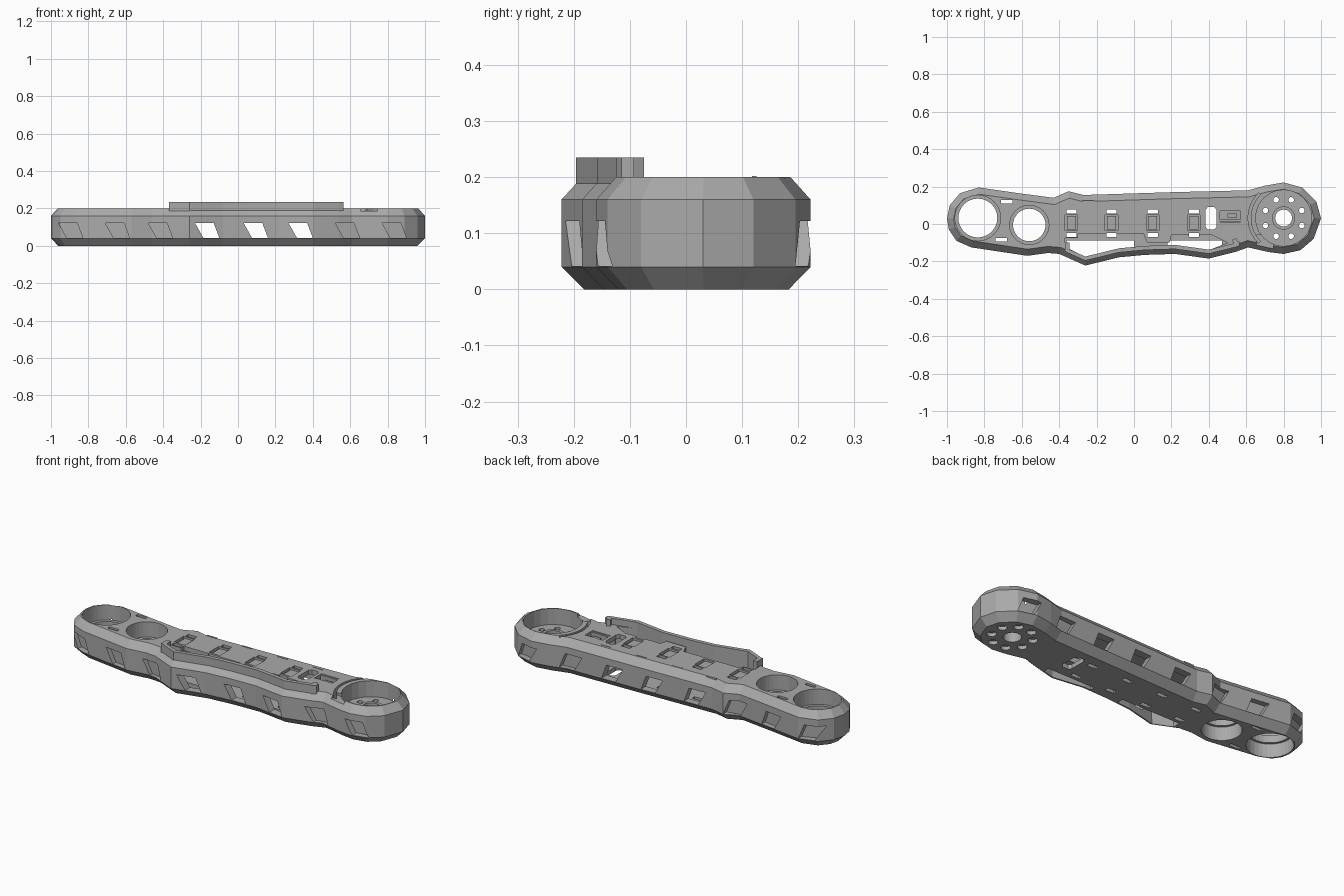
import bpy, bmesh, math
from mathutils import Vector

if "Cube" in bpy.data.objects:
    bpy.data.objects.remove(bpy.data.objects["Cube"])

grey = bpy.data.materials.new("plain grey")
grey.diffuse_color = (0.40, 0.40, 0.40, 1)
grey.use_nodes = True
grey.node_tree.nodes["Principled BSDF"].inputs["Base Color"].default_value = grey.diffuse_color

# Plan outline of the arm, counter-clockwise
FRONT = [(-0.99, -0.03), (-0.95, -0.09), (-0.87, -0.125), (-0.57, -0.17), (-0.46, -0.155), (-0.40, -0.16),
         (-0.26, -0.222), (-0.08, -0.178), (0.06, -0.165), (0.22, -0.16), (0.40, -0.185), (0.54, -0.15),
         (0.61, -0.125), (0.72, -0.15), (0.80, -0.16), (0.89, -0.14), (0.96, -0.08)]
BACK = [(1.0, 0.03), (0.975, 0.12), (0.90, 0.195), (0.80, 0.222), (0.70, 0.205), (0.61, 0.18), (0.20, 0.17),
        (-0.27, 0.155), (-0.35, 0.175), (-0.43, 0.14), (-0.62, 0.165), (-0.83, 0.195), (-0.93, 0.165),
        (-0.985, 0.10), (-1.0, 0.03)]
OUT = FRONT + BACK


def inset(pts, d):
    res = []
    for i, p in enumerate(pts):
        a, b, c = Vector(pts[i - 1]), Vector(p), Vector(pts[(i + 1) % len(pts)])
        u, v = (b - a).normalized(), (c - b).normalized()
        n1, n2 = Vector((-u.y, u.x)), Vector((-v.y, v.x))
        m = (n1 + n2).normalized()
        res.append(tuple(b + m * d / m.dot(n1)))
    return res


def loft(name, rings):
    """Closed solid through rings of 3D points."""
    bm = bmesh.new()
    vs = [[bm.verts.new(p) for p in r] for r in rings]
    n = len(vs[0])
    for a, b in zip(vs, vs[1:]):
        for i in range(n):
            j = (i + 1) % n
            bm.faces.new((a[i], a[j], b[j], b[i]))
    bm.faces.new(vs[0][::-1])
    bm.faces.new(vs[-1])
    bmesh.ops.recalc_face_normals(bm, faces=bm.faces)
    me = bpy.data.meshes.new(name)
    bm.to_mesh(me)
    bm.free()
    ob = bpy.data.objects.new(name, me)
    bpy.context.collection.objects.link(ob)
    me.materials.append(grey)
    return ob


def prism(name, pts, z0, z1):
    return loft(name, [[(x, y, z) for x, y in pts] for z in (z0, z1)])


def rect(x0, x1, y0, y1):
    return [(x0, y0), (x1, y0), (x1, y1), (x0, y1)]


def circle(x, y, r, n=32):
    return [(x + r * math.cos(2 * math.pi * i / n), y + r * math.sin(2 * math.pi * i / n)) for i in range(n)]


def cut(body, cutter):
    m = body.modifiers.new("cut", 'BOOLEAN')
    m.object, m.operation, m.solver = cutter, 'DIFFERENCE', 'EXACT'
    bpy.context.view_layer.objects.active = body
    bpy.ops.object.modifier_apply(modifier=m.name)
    bpy.data.objects.remove(cutter)


def cut_prism(body, pts, z0, z1):
    cut(body, prism("cutter", pts, z0, z1))


def edge_y(pts, x):
    pts = sorted(pts)
    for (x0, y0), (x1, y1) in zip(pts, pts[1:]):
        if x0 <= x <= x1:
            return y0 + (y1 - y0) * (x - x0) / (x1 - x0)


# Chamfered arm shell
shell = loft("arm_shell", [[(x, y, z) for x, y in inset(OUT, d)]
                           for z, d in ((0, 0.038), (0.04, 0), (0.16, 0), (0.2, 0.035))])

# Hollow middle, leaving a floor and a deck
mid = [-0.40, -0.26, -0.08, 0.06, 0.22, 0.40, 0.54, 0.60]
inner_front = [(x, edge_y(FRONT, x) + 0.045) for x in mid]
cut_prism(shell, inner_front + [(0.60, 0.135), (-0.40, 0.115)], 0.025, 0.175)

# Open gap between deck and front wall
gap = [p for p in inner_front if -0.39 < p[0] < 0.5]
cut_prism(shell, [(-0.37, -0.12)] + gap + [(0.5, -0.10), (0.42, -0.06), (0.2, -0.06), (0.19, -0.10), (0.07, -0.10),
                  (0.05, -0.05), (-0.30, -0.05), (-0.30, -0.075), (-0.37, -0.075)], 0.15, 0.3)
for xs in ((-0.36, -0.26, -0.08, 0.0), (0.18, 0.22, 0.40, 0.47)):
    front = [(x, edge_y(FRONT, x) + 0.047) for x in xs]
    cut_prism(shell, front + [(xs[-1], -0.088), (xs[0], -0.088)], -0.1, 0.1)

# Slanted windows along both sides
for x in (-0.96, -0.71, -0.48, -0.23, 0.03, 0.27, 0.52, 0.77):
    for side, sgn in ((FRONT, -1), (BACK, 1)):
        ya, yb = edge_y(side, x + 0.01), edge_y(side, x + 0.12)
        depth = 0.06 if -0.4 < x < 0.5 else 0.03
        bottom = [(x + 0.045, 0.042), (x + 0.13, 0.042), (x + 0.10, 0.122), (x, 0.122)]
        rings = []
        for off in (0.05 * sgn, -depth * sgn):
            rings.append([(px, ya + (yb - ya) * (px - x) / 0.12 + off, pz) for px, pz in bottom])
        cut(shell, loft("cutter", rings))

# Two stepped wheel bores
for x, y, r in ((-0.835, 0.032, 0.122), (-0.56, -0.005, 0.105)):
    cut_prism(shell, circle(x, y, r - 0.018), -0.1, 0.3)
    cut_prism(shell, circle(x, y, r), 0.115, 0.3)
    cut_prism(shell, circle(x, y, r - 0.005), -0.1, 0.075)

# Slots through the left end, floor and deck
for x, y in ((-0.68, 0.118), (-0.71, -0.085)):
    cut_prism(shell, rect(x - 0.03, x + 0.03, y - 0.009, y + 0.009), -0.1, 0.3)
for x in (-0.335, -0.12, 0.10, 0.32):
    for y in (-0.058, 0.067):
        cut_prism(shell, rect(x - 0.027, x + 0.027, y - 0.011, y + 0.011), -0.1, 0.3)
    cut_prism(shell, rect(x - 0.034, x + 0.034, -0.035, 0.048), 0.183, 0.3)
cut_prism(shell, [(x * 0.03 + 0.412, y + (0.07 if y > 0 else -0.01)) for x, y in
                  ((-0.6, -0.02), (0.6, -0.02), (1, -0.005), (1, 0.005), (0.6, 0.02), (-0.6, 0.02), (-1, 0.005),
                   (-1, -0.005))], -0.1, 0.3)
cut_prism(shell, rect(0.46, 0.57, 0.01, 0.08), 0.10, 0.3)

# Hub well with bolt circle and curved groove at the right end
HX, HY = 0.80, 0.032
cut_prism(shell, circle(HX, HY, 0.15, 24), 0.11, 0.3)
cut_prism(shell, circle(HX, HY, 0.045), -0.1, 0.3)
for i in range(8):
    a = math.pi / 8 + i * math.pi / 4
    bx, by = HX + 0.105 * math.cos(a), HY + 0.105 * math.sin(a)
    cut_prism(shell, circle(bx, by, 0.015, 16), -0.1, 0.3)
    cut_prism(shell, circle(bx, by, 0.024, 16), -0.1, 0.02)
arc = [math.radians(d) for d in range(135, 226, 10)]
cut_prism(shell, [(HX + 0.19 * math.cos(a), HY + 0.19 * math.sin(a)) for a in arc] +
          [(HX + 0.176 * math.cos(a), HY + 0.176 * math.sin(a)) for a in reversed(arc)], 0.13, 0.3)
cut_prism(shell, rect(0.655, 0.745, -0.2, -0.06), 0.185, 0.3)

# Raised ring around the hub bore
ring = prism("hub_ring", circle(HX, HY, 0.062), 0.09, 0.125)
cut_prism(ring, circle(HX, HY, 0.045), 0, 0.3)

# Raised front wall
path = [-0.37, -0.26, -0.08, 0.06, 0.22, 0.40, 0.54, 0.565]
outer = [(x, edge_y(FRONT, x) + 0.026) for x in path]
prism("front_wall", outer + [(x, y + 0.022) for x, y in reversed(outer)], 0.15, 0.235)
prism("wall_end_left", [(-0.37, -0.15), (-0.345, -0.15), (-0.345, -0.10), (-0.37, -0.10)], 0.15, 0.235)
prism("wall_end_right", [(0.54, -0.125), (0.565, -0.115), (0.545, -0.075), (0.525, -0.085)], 0.15, 0.235)

# Cell clips, rails and small fittings on the deck
for i, x in enumerate((-0.335, -0.12, 0.10, 0.32)):
    prism(f"clip_bridge_{i}", rect(x - 0.024, x + 0.024, -0.03, 0.043), 0.17, 0.192)
    prism(f"deck_tab_{i}", rect(x + 0.06, x + 0.12, 0.118, 0.126), 0.19, 0.202)
for i, y in enumerate((0.014, 0.07)):
    prism(f"connector_rail_{i}", rect(0.46, 0.57, y, y + 0.01), 0.10, 0.197)
prism("connector_block", rect(0.50, 0.55, 0.035, 0.055), 0.10, 0.185)
for i, y in enumerate((-0.05, 0.105)):
    boss = prism(f"screw_boss_{i}", circle(0.495, y, 0.024, 16), 0.02, 0.2)
    cut_prism(boss, circle(0.495, y, 0.011, 12), 0.1, 0.3)
